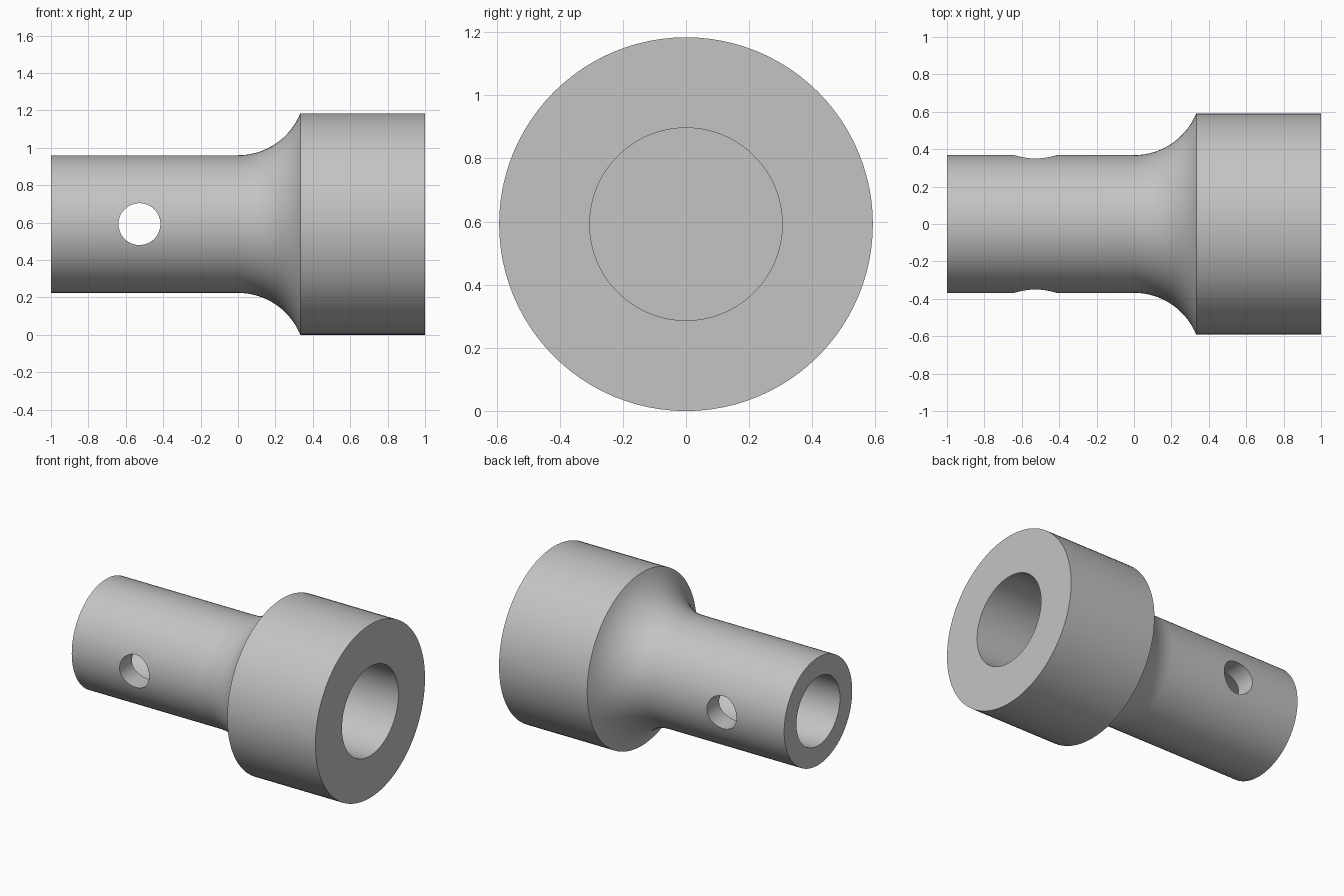
import bpy, bmesh
from math import sin, cos, asin, pi, radians
from mathutils import Matrix, Vector

cube = bpy.data.objects.get("Cube")
if cube:
    bpy.data.objects.remove(cube, do_unlink=True)

BIG, SMALL = 0.592, 0.368            # outer radii
BIG_BORE, SMALL_BORE = 0.305, 0.235  # blind bore radii
SHOULDER = 0.333
AXIS_Z = BIG
SIDES = 96

grey = bpy.data.materials.new("plain grey")
grey.use_nodes = True
colour = (0.55, 0.55, 0.55, 1)
grey.diffuse_color = colour
grey.node_tree.nodes["Principled BSDF"].inputs["Base Color"].default_value = colour


def make_object(name, bm):
    bmesh.ops.recalc_face_normals(bm, faces=bm.faces)
    mesh = bpy.data.meshes.new(name)
    bm.to_mesh(mesh)
    bm.free()
    mesh.materials.append(grey)
    obj = bpy.data.objects.new(name, mesh)
    bpy.context.collection.objects.link(obj)
    obj.location.z = AXIS_Z
    return obj


# Concave flare, tangent to the narrow tube and meeting the wide collar
rise = BIG - SMALL
flare_r = (SHOULDER ** 2 + rise ** 2) / (2 * rise)
sweep = asin(SHOULDER / flare_r)
flare = [(flare_r * sin(sweep * i / 16), SMALL + flare_r * (1 - cos(sweep * i / 16)))
         for i in range(17)]

# Half section (x, radius) from the bottom of one bore to the bottom of the other
profile = [(0, 0), (0, SMALL_BORE), (-0.38, SMALL_BORE), (-0.68, SMALL_BORE),
           (-1, SMALL_BORE), (-1, SMALL), (-0.68, SMALL), (-0.38, SMALL)]
profile += flare
profile += [(1, BIG), (1, BIG_BORE), (SHOULDER, BIG_BORE), (SHOULDER, 0)]

bm = bmesh.new()
verts = [bm.verts.new((x, 0, r)) for x, r in profile]
edges = [bm.edges.new(pair) for pair in zip(verts, verts[1:])]
bmesh.ops.spin(bm, geom=verts + edges, cent=(0, 0, 0), axis=(1, 0, 0),
               angle=2 * pi, steps=SIDES, use_duplicate=False)
bmesh.ops.remove_doubles(bm, verts=bm.verts, dist=1e-5)
sleeve = make_object("stepped_sleeve", bm)

# Cross hole through both walls of the narrow tube
bm = bmesh.new()
bmesh.ops.create_cone(bm, cap_ends=True, segments=48, radius1=0.112, radius2=0.112, depth=1.2,
                      matrix=Matrix.Translation(Vector((-0.527, 0, 0)))
                      @ Matrix.Rotation(radians(90), 4, 'X'))
cutter = make_object("cross_hole_cutter", bm)

bpy.context.view_layer.objects.active = sleeve
sleeve.select_set(True)
cut = sleeve.modifiers.new("cross_hole", 'BOOLEAN')
cut.operation = 'DIFFERENCE'
cut.solver = 'EXACT'
cut.object = cutter
bpy.context.view_layer.update()
bpy.ops.object.modifier_apply(modifier=cut.name)
bpy.data.objects.remove(cutter, do_unlink=True)

bpy.ops.object.shade_smooth_by_angle(angle=radians(30))
